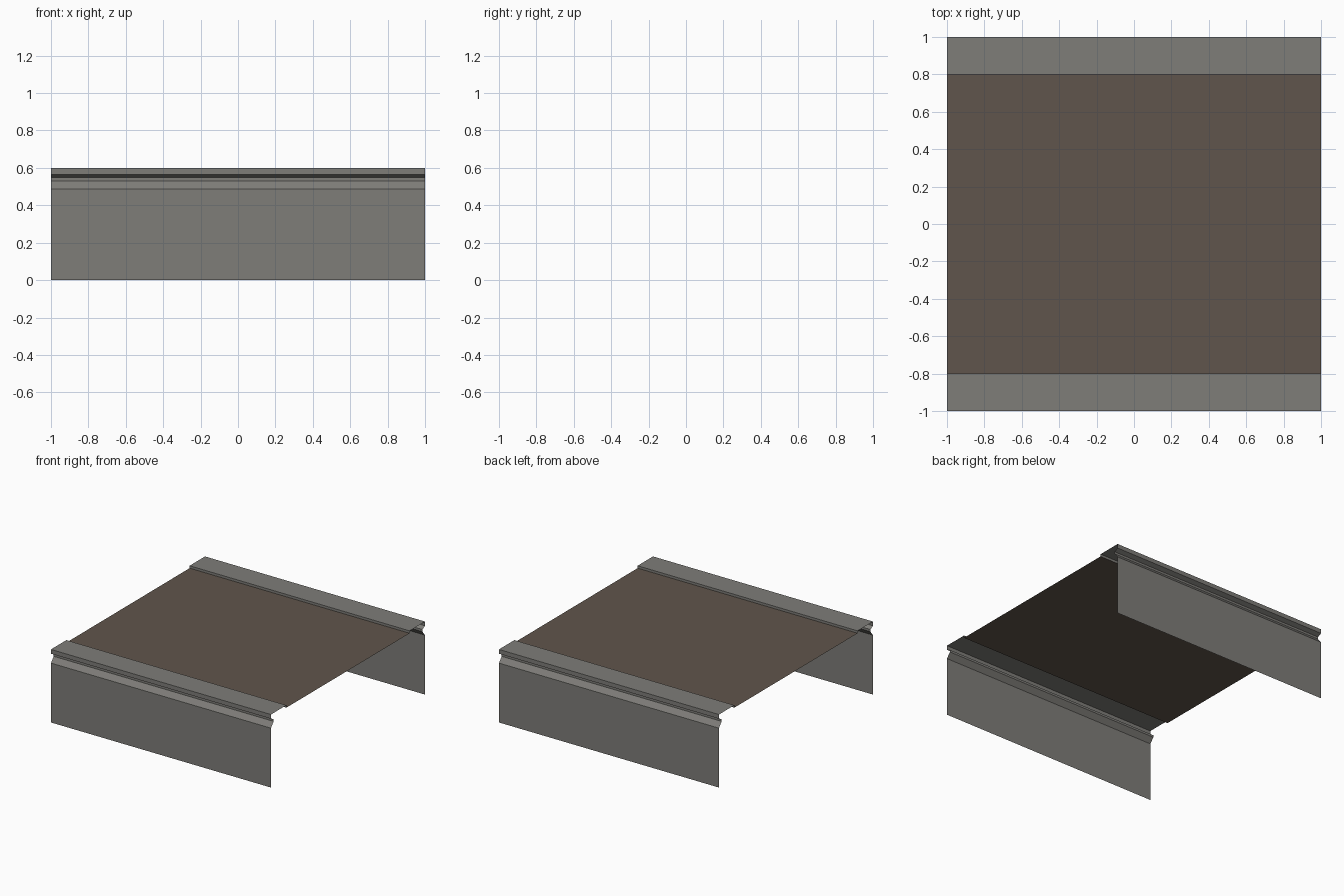
import bpy
import bmesh

if "Cube" in bpy.data.objects:
    bpy.data.objects.remove(bpy.data.objects["Cube"])


def material(name, rgb):
    m = bpy.data.materials.new(name)
    m.diffuse_color = (*rgb, 1.0)
    m.use_nodes = True
    m.node_tree.nodes["Principled BSDF"].inputs["Base Color"].default_value = m.diffuse_color
    return m


concrete = material("grey_concrete", (0.21, 0.205, 0.19))
asphalt = material("brown_asphalt", (0.117, 0.091, 0.072))


def extrude_sheet(name, profile, mat):
    """Sweep an open (y, z) profile along x as a flat-faced sheet."""
    bm = bmesh.new()
    left = [bm.verts.new((-1, y, z)) for y, z in profile]
    right = [bm.verts.new((1, y, z)) for y, z in profile]
    for i in range(len(profile) - 1):
        bm.faces.new((left[i], right[i], right[i + 1], left[i + 1]))
    mesh = bpy.data.meshes.new(name)
    bm.to_mesh(mesh)
    bm.free()
    mesh.materials.append(mat)
    obj = bpy.data.objects.new(name, mesh)
    bpy.context.collection.objects.link(obj)
    return obj


ROAD_Z = 0.58

# Side wall with groove, lip, kerb top and inner kerb step (front side)
side = [(-1, 0), (-1, 0.488), (-0.965, 0.53), (-0.965, 0.548),
        (-1, 0.565), (-1, 0.6), (-0.8, 0.6), (-0.8, ROAD_Z)]
extrude_sheet("front_wall_and_kerb", side, concrete)

# Back side: mirrored, listed in reverse so faces still point outward
extrude_sheet("back_wall_and_kerb",
              [(-y, z) for y, z in reversed(side)], concrete)

# Road deck between the kerbs
extrude_sheet("road_deck", [(-0.8, ROAD_Z), (0.8, ROAD_Z)], asphalt)
